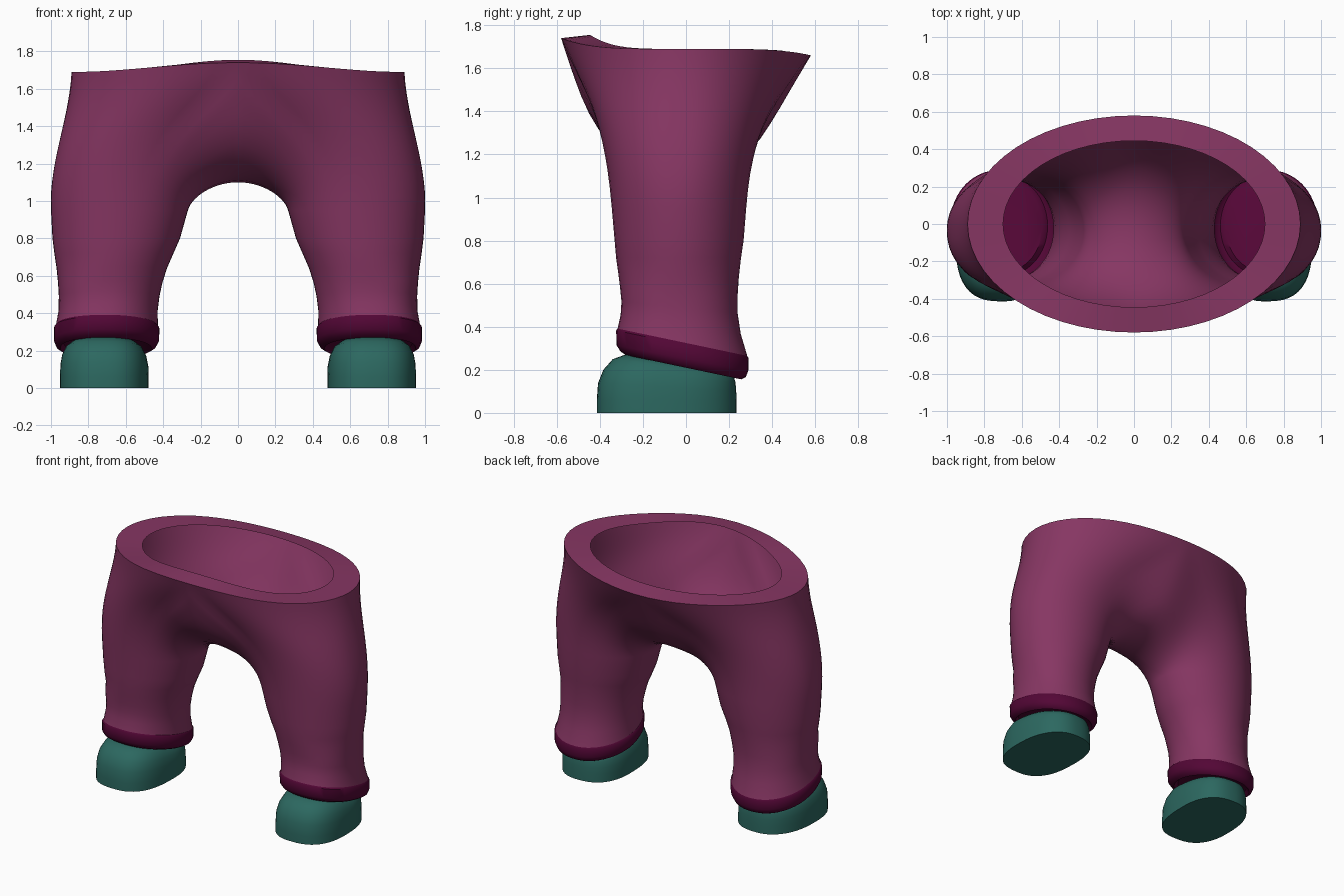
import bpy, bmesh, math
from mathutils import Vector

if "Cube" in bpy.data.objects:
    bpy.data.objects.remove(bpy.data.objects["Cube"])

N_OUT, N_IN, N_DROP = 28, 20, 14      # waist segments, seam segments, rows from waist to thigh


def material(name, rgb):
    m = bpy.data.materials.new(name)
    m.diffuse_color = (*rgb, 1)
    m.use_nodes = True
    m.node_tree.nodes["Principled BSDF"].inputs["Base Color"].default_value = m.diffuse_color
    return m


PLUM = material("plum cloth", (0.240, 0.037, 0.124))
WINE = material("dark wine trim", (0.086, 0.002, 0.036))
TEAL = material("teal shoe", (0.025, 0.138, 0.117))

# angles round a leg: outer part follows the waist, inner part follows the crotch seam
ANGLES = [math.radians(-110 + 220 * i / N_OUT) for i in range(N_OUT)] + \
         [math.radians(110 + 140 * i / N_IN) for i in range(N_IN)]


def ring(x0, x1, y0, y1, z, slope=0.0, yaw=0.0, powers=(2.4, 2.15, 2.05)):
    """Rounded cross-section with given extents; slope tilts it along y.
    powers set the squareness of the outer front, outer back and inner side."""
    cx, cy, rx, ry = (x0 + x1) / 2, (y0 + y1) / 2, (x1 - x0) / 2, (y1 - y0) / 2
    c, s = math.cos(yaw), math.sin(yaw)
    pts = []
    for a in ANGLES:
        u, v = math.cos(a), math.sin(a)
        e = 2 / (powers[2] if u < 0 else powers[0] if v < 0 else powers[1])
        u = math.copysign(abs(u) ** e, u) * rx
        v = math.copysign(abs(v) ** e, v) * ry
        pts.append(Vector((cx + u * c - v * s, cy + u * s + v * c, z + slope * v)))
    return pts


def loft(bm, rings, closed=True, cap_top=False, cap_bottom=False):
    """Skin rings listed from top to bottom (counter-clockwise seen from above)."""
    vs = [[bm.verts.new(p) for p in r] for r in rings]
    n = len(rings[0])
    for a, b in zip(vs, vs[1:]):
        for i in range(n if closed else n - 1):
            k = (i + 1) % n
            bm.faces.new((a[i], b[i], b[k], a[k]))
    if cap_top:
        bm.faces.new(vs[0])
    if cap_bottom:
        bm.faces.new(vs[-1][::-1])


def finish(bm, name, mat, angle):
    """Make a mirrored, smooth-shaded object."""
    bmesh.ops.remove_doubles(bm, verts=bm.verts, dist=0.0005)
    me = bpy.data.meshes.new(name)
    bm.to_mesh(me)
    bm.free()
    me.materials.append(mat)
    ob = bpy.data.objects.new(name, me)
    bpy.context.collection.objects.link(ob)
    bpy.ops.object.select_all(action='DESELECT')
    ob.select_set(True)
    bpy.context.view_layer.objects.active = ob
    bpy.ops.object.shade_smooth_by_angle(angle=math.radians(angle))
    ob.modifiers.new("mirror", 'MIRROR').use_axis[0] = True


def waist(rx, ry, front, back):
    """Half ellipse from front centre to back centre with a wavy height."""
    pts = []
    for i in range(N_OUT + 1):
        a = math.radians(-90 + 180 * i / N_OUT)
        s = math.sin(a)
        pts.append(Vector((rx * math.cos(a), ry * s,
                           1.69 + (front if s < 0 else back) * abs(s) ** 4.5)))
    return pts


# centre seam (y, z) from back waist under the crotch to front waist
SEAM = [(0.58, 1.66), (0.485, 1.50), (0.39, 1.34), (0.30, 1.22), (0.17, 1.13), (0.0, 1.10),
        (-0.19, 1.14), (-0.35, 1.25), (-0.45, 1.39), (-0.52, 1.56), (-0.58, 1.74)]


def seam_point(t):
    """Catmull-Rom sample of the seam, t from 0 to 1."""
    p = [Vector((0, *q)) for q in SEAM]
    p = [2 * p[0] - p[1]] + p + [2 * p[-1] - p[-2]]
    f = t * (len(SEAM) - 1)
    i = min(int(f), len(SEAM) - 2)
    f -= i
    a, b, c, d = p[i:i + 4]
    return 0.5 * (2 * b + (c - a) * f + (2 * a - 5 * b + 4 * c - d) * f * f
                  + (3 * b - a - 3 * c + d) * f ** 3)


# leg sections from thigh to ankle
THIGH = (2.1, 2.0, 2.0)
legs = [ring(0.268, 1.0, -0.345, 0.28, 0.95, powers=THIGH),
        ring(0.31, 0.992, -0.332, 0.268, 0.80, powers=THIGH),
        ring(0.345, 0.982, -0.325, 0.256, 0.72, powers=THIGH),
        ring(0.38, 0.97, -0.315, 0.246, 0.64, -0.03, powers=THIGH),
        ring(0.405, 0.962, -0.306, 0.24, 0.56, -0.06),
        ring(0.42, 0.958, -0.30, 0.24, 0.49, -0.10),
        ring(0.43, 0.96, -0.304, 0.255, 0.41, -0.16),
        ring(0.428, 0.975, -0.318, 0.285, 0.328, -0.21)]

# hips: curves sweeping from waist and seam down into the thigh
outer_waist = waist(0.89, 0.58, 0.05, -0.03)
start = outer_waist[:-1] + [seam_point(i / N_IN) for i in range(N_IN)]
columns = []
for i, (p0, p1, p2) in enumerate(zip(start, legs[0], legs[1])):
    chord = p1 - p0
    side = abs(p0.y) / 0.58
    if i < N_OUT:
        t0 = chord.copy()
        t0.x *= 0.3 + 0.7 * side
        t0.y *= 1.5 if p0.y > 0 else 1.25
        pull = 1 + 0.8 * side
    else:
        t = (i - N_OUT) / N_IN
        w = side ** 2
        along = (seam_point(min(t + 0.01, 1)) - seam_point(max(t - 0.01, 0))).normalized()
        if along.z > 0:
            along = -along
        t0 = Vector((chord.x * (1.5 - 0.5 * w), 0, 0)) + along * w * math.hypot(chord.y, chord.z)
        pull = 1.5 + 0.3 * w
    t1 = (p2 - p1).normalized() * abs(chord.z) * pull
    col = []
    for j in range(N_DROP):
        u = j / N_DROP
        col.append(p0 * (2 * u**3 - 3 * u**2 + 1) + t0 * (u**3 - 2 * u**2 + u)
                   + p1 * (3 * u**2 - 2 * u**3) + t1 * (u**3 - u**2))
    columns.append(col)
hips = [list(r) for r in zip(*columns)]

# trousers with an inward waist lip
bm = bmesh.new()
loft(bm, hips + legs)
loft(bm, [waist(0.70, 0.445, 0.065, -0.008), outer_waist], closed=False)
finish(bm, "trousers", PLUM, 50)

# cuffs, closed underneath with a slightly raised floor
bm = bmesh.new()
loft(bm, [legs[-1],
          ring(0.420, 0.984, -0.325, 0.291, 0.318, -0.21),
          ring(0.422, 0.984, -0.322, 0.290, 0.255, -0.19),
          ring(0.438, 0.972, -0.305, 0.278, 0.226, -0.205),
          ring(0.462, 0.95, -0.28, 0.258, 0.212, -0.21),
          ring(0.490, 0.93, -0.26, 0.235, 0.238, -0.21)], cap_bottom=True)
finish(bm, "cuffs", WINE, 45)

# shoes, toes turned very slightly outward
def shoe_ring(*args):
    return ring(*args, yaw=math.radians(2), powers=(2.6, 2.3, 2.6))


bm = bmesh.new()
loft(bm, [shoe_ring(0.54, 0.89, -0.27, 0.20, 0.228, -0.20),
          shoe_ring(0.51, 0.92, -0.34, 0.222, 0.210, -0.14),
          shoe_ring(0.490, 0.940, -0.383, 0.23, 0.170, -0.10),
          shoe_ring(0.480, 0.949, -0.408, 0.233, 0.12, -0.06),
          shoe_ring(0.478, 0.951, -0.414, 0.235, 0.06),
          shoe_ring(0.478, 0.951, -0.414, 0.235, 0.0)], cap_top=True, cap_bottom=True)
finish(bm, "shoes", TEAL, 50)
